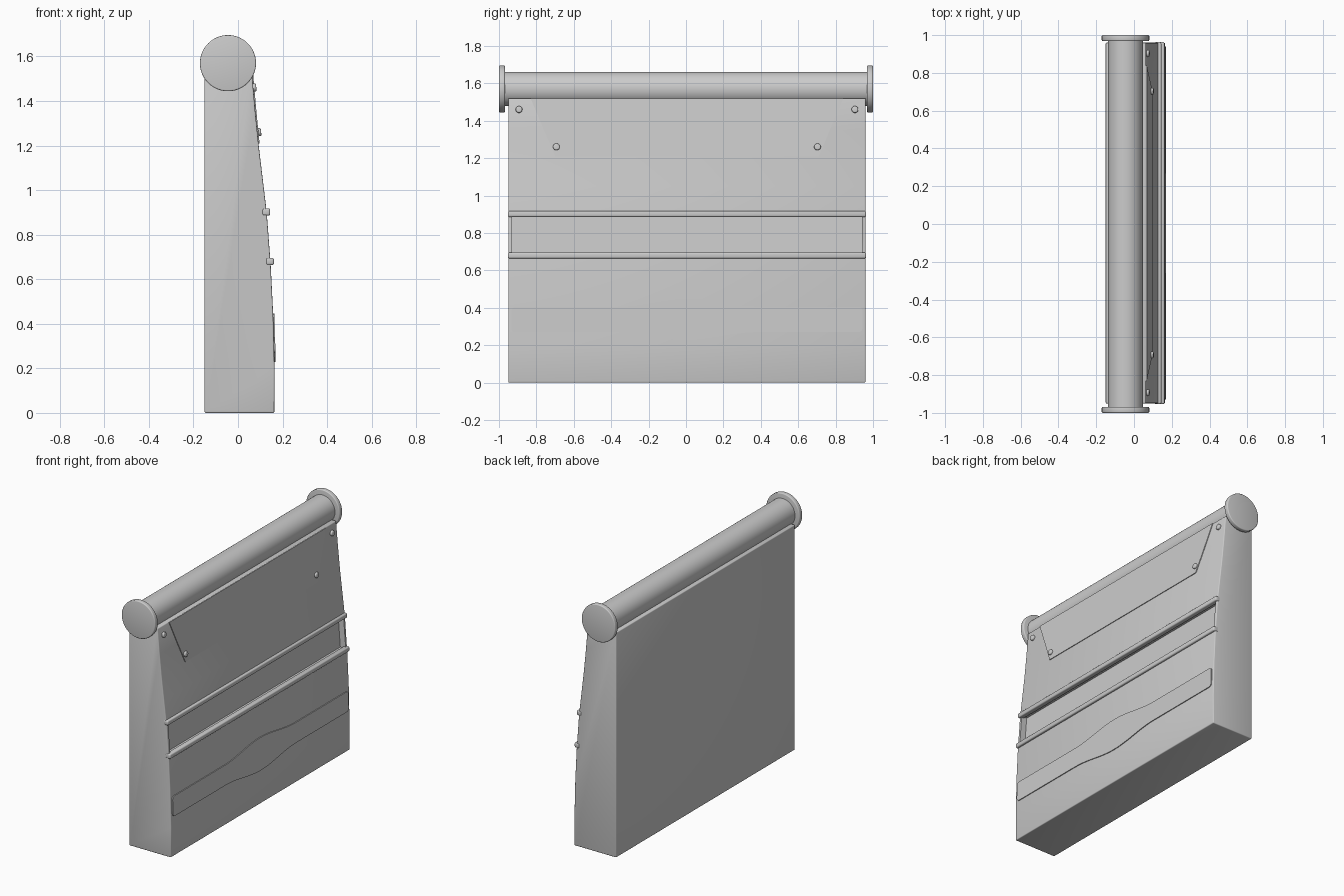
import bpy, bmesh, math
from mathutils import Matrix

if "Cube" in bpy.data.objects:
    bpy.data.objects.remove(bpy.data.objects["Cube"])

Y0, Y1 = -0.95, 0.96          # cabinet ends
YC = (Y0 + Y1) / 2
FRONT = [(0.0, 0.163), (0.2, 0.164), (0.44, 0.158), (0.66, 0.147), (0.9, 0.129),
         (1.05, 0.111), (1.2, 0.093), (1.35, 0.078), (1.52, 0.063)]


def front_x(z):
    # depth of the curved front face at height z
    for (z0, x0), (z1, x1) in zip(FRONT, FRONT[1:]):
        if z <= z1:
            return x0 + (x1 - x0) * (z - z0) / (z1 - z0)
    return FRONT[-1][1]


def make(name, bm, bevel=0.0, segments=3, smooth=35):
    bmesh.ops.recalc_face_normals(bm, faces=bm.faces)
    me = bpy.data.meshes.new(name)
    bm.to_mesh(me)
    bm.free()
    ob = bpy.data.objects.new(name, me)
    bpy.context.collection.objects.link(ob)
    bpy.ops.object.select_all(action='DESELECT')
    bpy.context.view_layer.objects.active = ob
    ob.select_set(True)
    if bevel:
        m = ob.modifiers.new("bevel", 'BEVEL')
        m.width, m.segments = bevel, segments
        m.limit_method, m.angle_limit = 'ANGLE', math.radians(40)
        bpy.ops.object.modifier_apply(modifier=m.name)
    bpy.ops.object.shade_smooth_by_angle(angle=math.radians(smooth))
    return ob


def prism(name, profile, y0, y1, **kw):
    # (x, z) profile extruded along y
    bm = bmesh.new()
    a = [bm.verts.new((x, y0, z)) for x, z in profile]
    b = [bm.verts.new((x, y1, z)) for x, z in profile]
    n = len(a)
    bm.faces.new(a)
    bm.faces.new(b[::-1])
    for i in range(n):
        j = (i + 1) % n
        bm.faces.new((a[i], a[j], b[j], b[i]))
    return make(name, bm, **kw)


def plate(name, rows, thick, **kw):
    # grid of (y, z) points laid on the front face and given thickness
    bm = bmesh.new()
    out = [[bm.verts.new((front_x(z) + thick, y, z)) for y, z in r] for r in rows]
    inn = [[bm.verts.new((front_x(z) - 0.008, y, z)) for y, z in r] for r in rows]
    R, C = len(rows), len(rows[0])
    for g in (out, inn):
        for i in range(R - 1):
            for j in range(C - 1):
                bm.faces.new((g[i][j], g[i][j + 1], g[i + 1][j + 1], g[i + 1][j]))
    rim = ([(0, j) for j in range(C)] + [(i, C - 1) for i in range(1, R)]
           + [(R - 1, j) for j in range(C - 2, -1, -1)] + [(i, 0) for i in range(R - 2, 0, -1)])
    for (a, b), (c, d) in zip(rim, rim[1:] + rim[:1]):
        bm.faces.new((out[a][b], out[c][d], inn[c][d], inn[a][b]))
    return make(name, bm, **kw)


def cylinder(name, r, length, centre, axis, tilt=0, seg=64, **kw):
    bm = bmesh.new()
    rot = Matrix.Rotation(math.pi / 2, 4, 'X' if axis == 'y' else 'Y')
    bmesh.ops.create_cone(bm, cap_ends=True, segments=seg, radius1=r, radius2=r, depth=length,
                          matrix=Matrix.Translation(centre) @ Matrix.Rotation(tilt, 4, 'Y') @ rot)
    return make(name, bm, **kw)


# cabinet body with curved front
body = prism("cabinet_body", [(-0.15, 0), *[(x, z) for z, x in FRONT], (-0.15, 1.52)],
             Y0, Y1, bevel=0.006)

# shallow window recess cut from the front
d = 0.04
cutter = prism("recess_cutter", [(front_x(0.685) - d, 0.685), (0.3, 0.685), (0.3, 0.895),
                                 (front_x(0.895) - d, 0.895)], -0.93, 0.942)
cutter.hide_render = True
bpy.context.view_layer.objects.active = body
m = body.modifiers.new("recess", 'BOOLEAN')
m.object, m.operation, m.solver = cutter, 'DIFFERENCE', 'EXACT'
bpy.ops.object.modifier_apply(modifier=m.name)
bpy.data.objects.remove(cutter)

# rails above and below the recess
for name, z in (("upper_rail", 0.902), ("lower_rail", 0.68)):
    x = front_x(z)
    prism(name, [(x - 0.02, z - 0.016), (x + 0.016, z - 0.016), (x + 0.016, z + 0.016),
                 (x - 0.02, z + 0.016)], Y0 - 0.003, Y1 + 0.003, bevel=0.008)

# tapered flap under the roller
flap = []
for i in range(7):
    z = 1.21 + 0.308 * i / 6
    half = 0.705 + 0.13 * i / 6
    flap.append([(YC - half, z), (YC + half, z)])
plate("top_flap", flap, 0.005)

# raised handle band with a swollen middle and rounded ends
band = []
W, N, r = 0.938, 48, 0.02
offsets = sorted({round(s * v, 4) for s in (-1, 1)
                  for v in [W, W - 0.002, W - 0.006, W - 0.012]
                  + [(W - r) * k / (N // 2) for k in range(N // 2 + 1)]})
for t in (0, 0.25, 0.5, 0.75, 1):
    row = []
    for o in offsets:
        swell = 0.5 + 0.5 * math.cos(math.pi * min(abs(o) / 0.38, 1))
        e = max(0, abs(o) - (W - r))
        inset = r - math.sqrt(max(0, r * r - e * e))
        lo, hi = 0.27 - 0.042 * swell + inset, 0.405 + 0.042 * swell - inset
        row.append((YC + o, lo + (hi - lo) * t))
    band.append(row)
plate("handle_band", band, 0.006)

# roller and end caps
cylinder("roller", 0.092, 1.95, (-0.045, 0, 1.57), 'y')
for side, s in (("near", -1), ("far", 1)):
    cylinder(side + "_end_cap", 0.126, 0.032, (-0.045, s * 0.984, 1.57), 'y', bevel=0.006)
    # screws on the upper corners and the flap
    for pos, o, z, lift in (("corner", 0.898, 1.46, 0.0), ("flap", 0.698, 1.26, 0.003)):
        cylinder(f"{side}_{pos}_screw", 0.018, 0.028, (front_x(z) + lift, YC + s * o, z), 'x',
                 tilt=-0.11, seg=24, bevel=0.006)
